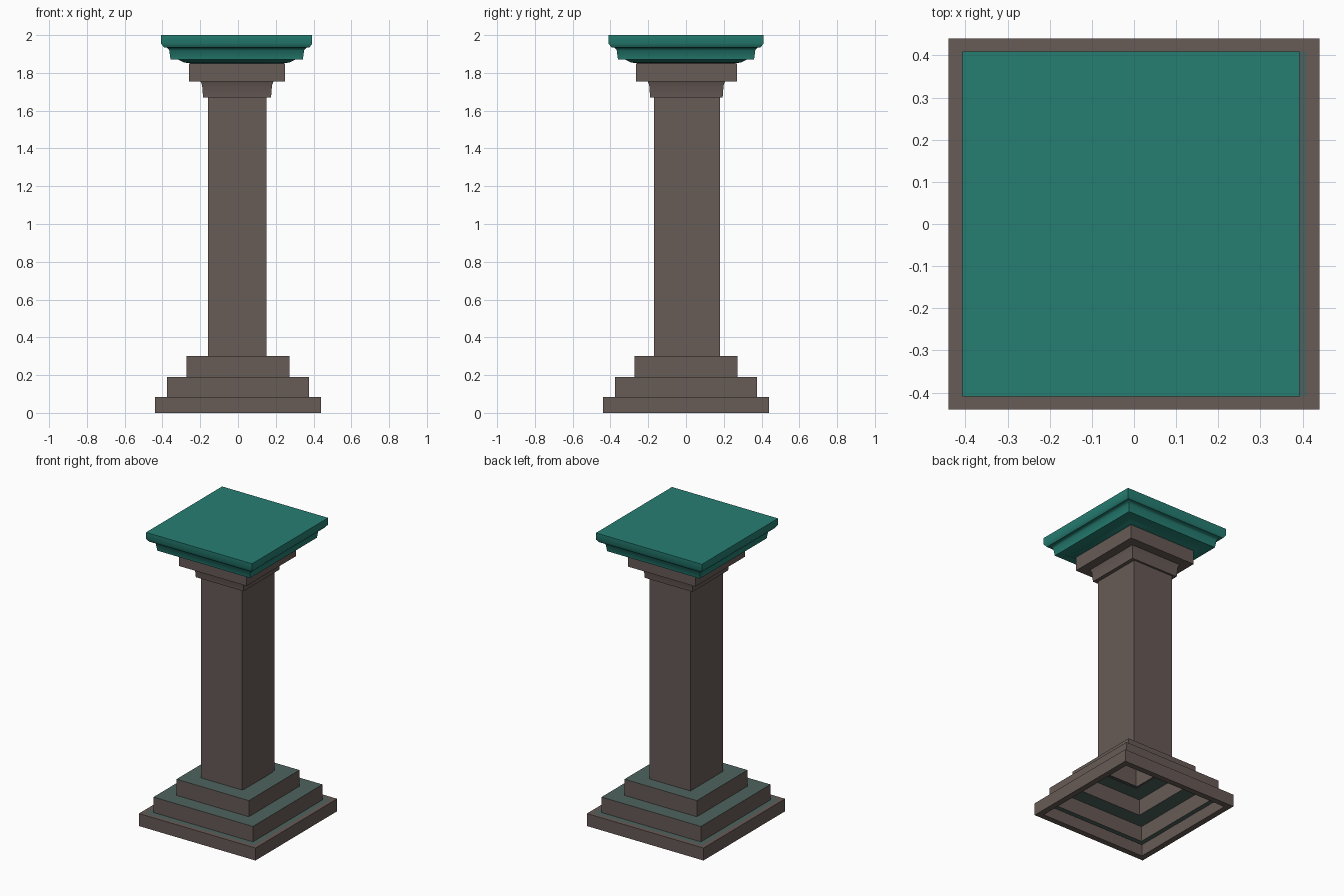
import bpy, bmesh, math

cube = bpy.data.objects.get("Cube")
if cube:
    bpy.data.objects.remove(cube, do_unlink=True)


def material(name, rgb):
    mat = bpy.data.materials.new(name)
    mat.use_nodes = True
    mat.diffuse_color = (*rgb, 1)
    mat.node_tree.nodes["Principled BSDF"].inputs["Base Color"].default_value = (*rgb, 1)
    return mat


STONE, TREAD, TEAL = 0, 1, 2
MATS = [material("brown_stone", (0.135, 0.103, 0.093)),
        material("mossy_stone", (0.076, 0.125, 0.112)),
        material("teal_top", (0.019, 0.21, 0.17))]


def square_loft(name, profile, colour, extra=0.0, cx=0.0, cy=0.0,
                closed=False, bevel=0.004, smooth=30):
    """Stack square rings of (half width, z); extra widens them in y.
    colour(band) gives the material of the band between two rings."""
    bm = bmesh.new()
    rings = []
    for half, z in profile:
        rings.append([bm.verts.new((cx + sx * half, cy + sy * (half + extra), z))
                      for sx, sy in ((-1, -1), (1, -1), (1, 1), (-1, 1))])
    for band, (low, high) in enumerate(zip(rings, rings[1:])):
        for i in range(4):
            j = (i + 1) % 4
            face = bm.faces.new((low[i], low[j], high[j], high[i]))
            face.material_index = colour(band)
    if closed:
        bm.faces.new(rings[-1]).material_index = colour(len(profile) - 1)
    # Slightly worn edges
    edges = [e for e in bm.edges
             if len(e.link_faces) == 2 and e.calc_face_angle() > math.radians(60)]
    bmesh.ops.bevel(bm, geom=edges, offset=bevel, segments=1,
                    affect='EDGES', clamp_overlap=True)
    mesh = bpy.data.meshes.new(name)
    bm.to_mesh(mesh)
    bm.free()
    for mat in MATS:
        mesh.materials.append(mat)
    obj = bpy.data.objects.new(name, mesh)
    bpy.context.collection.objects.link(obj)
    bpy.ops.object.select_all(action='DESELECT')
    obj.select_set(True)
    bpy.context.view_layer.objects.active = obj
    bpy.ops.object.shade_smooth_by_angle(angle=math.radians(smooth))
    return obj


# Hollow stepped base, open underneath, with mossy treads
square_loft("stepped_base",
            [(0.40, 0.08), (0.40, 0), (0.44, 0), (0.44, 0.085), (0.41, 0.085),
             (0.375, 0.085), (0.375, 0.19), (0.273, 0.19), (0.273, 0.30), (0.155, 0.30)],
            lambda band: TREAD if band in (4, 6, 8) else STONE)

# Square shaft
square_loft("shaft", [(0.155, 0.295), (0.155, 1.675)],
            lambda band: STONE, extra=0.02, cx=-0.005, cy=0.005)

# Two stone mouldings under the top
square_loft("capital",
            [(0.155, 1.67), (0.18, 1.67), (0.185, 1.735), (0.193, 1.755),
             (0.255, 1.755), (0.255, 1.85), (0.24, 1.852)],
            lambda band: STONE, extra=0.012, cx=-0.005, cy=0.002)

# Teal moulded top slab
square_loft("top_slab",
            [(0.24, 1.85), (0.28, 1.855), (0.31, 1.87), (0.35, 1.87), (0.357, 1.92),
             (0.37, 1.935), (0.385, 1.935), (0.40, 1.955), (0.40, 2.0), (0.22, 2.0)],
            lambda band: TEAL, extra=0.01, cx=-0.007, closed=True, bevel=0.006, smooth=50)
